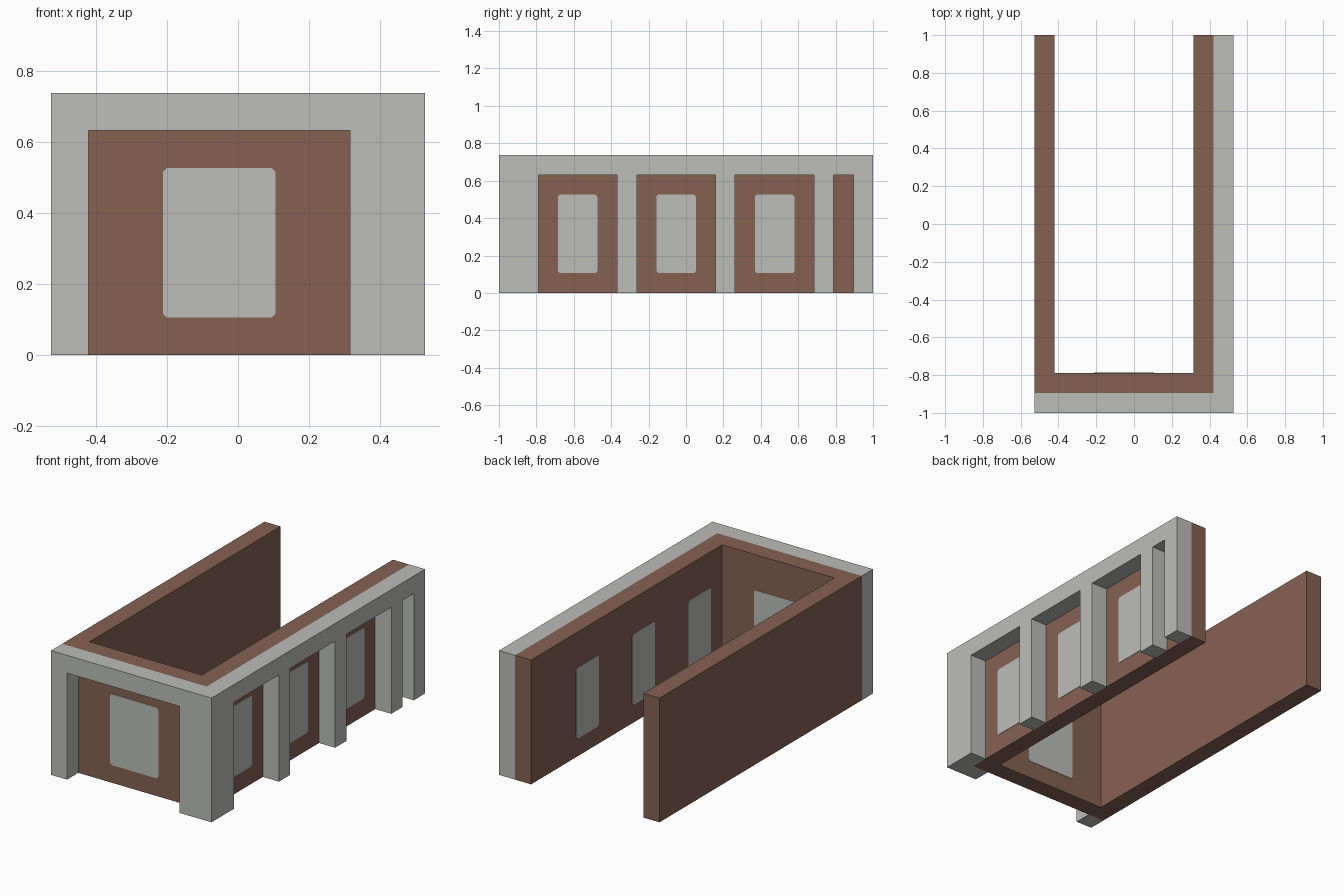
import bpy
import bmesh
from mathutils import Matrix, Vector

cube = bpy.data.objects.get("Cube")
if cube:
    bpy.data.objects.remove(cube, do_unlink=True)

U = 2 / 19                      # building module: the model is 19 modules long
X0, Y0 = -5 * U, -1.0           # front corner of the footprint
WIDTH, LENGTH, HEIGHT = 10, 19, 7   # in modules
SKIN = 0.002                    # thickness of the window plates


def make_material(name, color):
    mat = bpy.data.materials.new(name)
    mat.use_nodes = True
    mat.diffuse_color = color
    mat.node_tree.nodes["Principled BSDF"].inputs["Base Color"].default_value = color
    return mat


brick = make_material("brown brick", (0.238, 0.120, 0.083, 1))
stone = make_material("pale stone", (0.503, 0.515, 0.485, 1))


def extrude_profile(name, outline, place, direction, mat):
    """Extrude a 2D outline, mapped to 3D by place(), along a direction."""
    bm = bmesh.new()
    face = bm.faces.new([bm.verts.new(place(a, b)) for a, b in outline])
    extruded = bmesh.ops.extrude_face_region(bm, geom=[face], use_keep_orig=True)
    moved = [v for v in extruded["geom"] if isinstance(v, bmesh.types.BMVert)]
    bmesh.ops.translate(bm, vec=Vector(direction), verts=moved)
    bmesh.ops.recalc_face_normals(bm, faces=bm.faces)
    mesh = bpy.data.meshes.new(name)
    bm.to_mesh(mesh)
    bm.free()
    mesh.materials.append(mat)
    obj = bpy.data.objects.new(name, mesh)
    bpy.context.collection.objects.link(obj)
    return obj


def on_ground(a, b):
    return (X0 + a * U, Y0 + b * U, 0)


def on_front(y):
    return lambda a, b: (X0 + a * U, y, b * U)


def on_side(x):
    return lambda a, b: (x, Y0 + a * U, b * U)


def arcade(start, end, openings):
    """Outline of a beam on posts, with openings rising from the ground."""
    points = [(start, HEIGHT), (start, 0)]
    for a, b in openings:
        points += [(a, 0), (a, HEIGHT - 1), (b, HEIGHT - 1), (b, 0)]
    return points + [(end, 0), (end, HEIGHT)]


def window(a, b):
    """Outline of a window with clipped corners."""
    c, low, high = 0.1, 1, 5
    return [(a + c, low), (b - c, low), (b, low + c), (b, high - c),
            (b - c, high), (a + c, high), (a, high - c), (a, low + c)]


# U-shaped brick wall, open at the back
inner, outer = WIDTH - 2, WIDTH - 1
wall = [(0, 1), (outer, 1), (outer, LENGTH), (inner, LENGTH),
        (inner, 2), (1, 2), (1, LENGTH), (0, LENGTH)]
extrude_profile("brick_wall", wall, on_ground, (0, 0, HEIGHT * U), brick)

# Stone frames standing in front of the wall
extrude_profile("front_frame", arcade(0, WIDTH, [(1, inner)]),
                on_front(Y0), (0, U, 0), stone)
bays = [(2, 6), (7, 11), (12, 16)]
extrude_profile("side_frame", arcade(1, LENGTH, bays + [(17, 18)]),
                on_side(X0 + outer * U), (U, 0, 0), stone)

# Window plates on both faces of the wall
for label, y, way in (("outer", Y0 + U, -1), ("inner", Y0 + 2 * U, 1)):
    extrude_profile("front_window_" + label, window(3, 6),
                    on_front(y), (0, way * SKIN, 0), stone)
for label, x, way in (("outer", X0 + outer * U, 1), ("inner", X0 + inner * U, -1)):
    for i, (a, b) in enumerate(bays):
        extrude_profile(f"side_window_{label}_{i + 1}", window(a + 1, b - 1),
                        on_side(x), (way * SKIN, 0, 0), stone)
